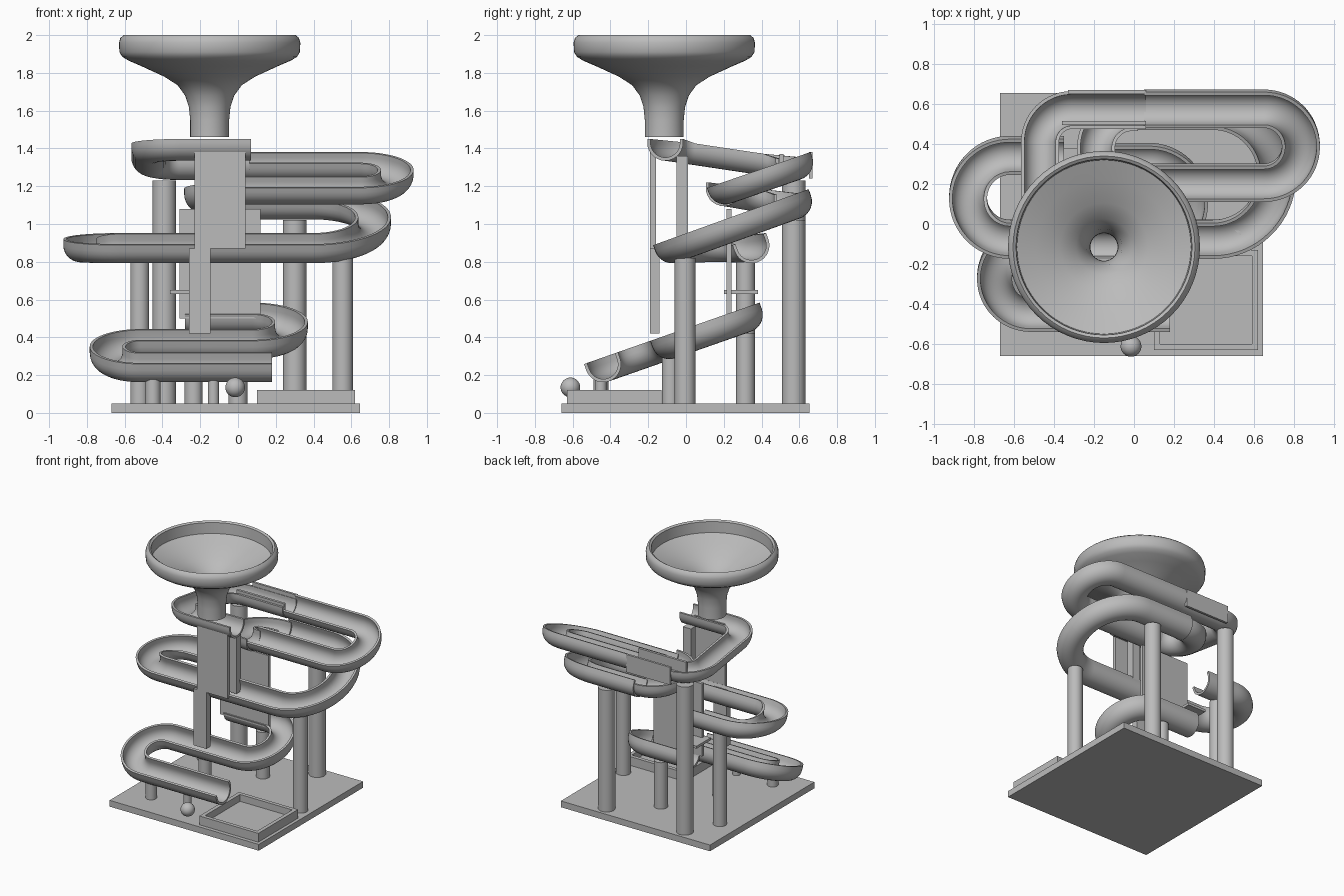
import bpy, bmesh, math
from mathutils import Vector

cube = bpy.data.objects.get("Cube")
if cube:
    bpy.data.objects.remove(cube, do_unlink=True)

grey = bpy.data.materials.new("plain_grey")
grey.use_nodes = True
grey.diffuse_color = (0.5, 0.5, 0.5, 1)
grey.node_tree.nodes["Principled BSDF"].inputs["Base Color"].default_value = (0.5, 0.5, 0.5, 1)


def finish(name, bm, smooth=False):
    bmesh.ops.recalc_face_normals(bm, faces=bm.faces)
    mesh = bpy.data.meshes.new(name)
    bm.to_mesh(mesh)
    bm.free()
    mesh.materials.append(grey)
    obj = bpy.data.objects.new(name, mesh)
    bpy.context.collection.objects.link(obj)
    if smooth:
        bpy.ops.object.select_all(action='DESELECT')
        obj.select_set(True)
        bpy.context.view_layer.objects.active = obj
        bpy.ops.object.shade_smooth_by_angle(angle=math.radians(35))
    return obj


def box(name, lo, hi):
    bm = bmesh.new()
    bmesh.ops.create_cube(bm, size=1)
    for v in bm.verts:
        v.co = Vector([(a + b) / 2 + c * (b - a) for a, b, c in zip(lo, hi, v.co)])
    return finish(name, bm)


def post(name, x, y, top, r=0.055):
    bm = bmesh.new()
    bmesh.ops.create_cone(bm, cap_ends=True, segments=32, radius1=r, radius2=r, depth=top - 0.04)
    bmesh.ops.translate(bm, verts=bm.verts, vec=(x, y, (top + 0.04) / 2))
    return finish(name, bm, True)


def rounded_path(corners, radius):
    """Plan points of a polyline whose corners become arcs."""
    pts = [Vector(c) for c in corners]
    out = [pts[0]]
    for a, b, c in zip(pts, pts[1:], pts[2:]):
        d1, d2 = (a - b).normalized(), (c - b).normalized()
        centre = b + (d1 + d2) * radius
        for i in range(17):
            t = math.pi / 2 * i / 16
            p = centre - d2 * radius * math.cos(t) - d1 * radius * math.sin(t)
            if (p - out[-1]).length > 1e-4:
                out.append(p)
    if (pts[-1] - out[-1]).length > 1e-4:
        out.append(pts[-1])
    return out


def gutter_section(wall, r_out=0.095, r_in=0.078, n=14):
    arc = [math.pi * i / n for i in range(n + 1)]
    outer = [(-r_out * math.cos(a), -wall - r_out * math.sin(a)) for a in arc]
    inner = [(r_in * math.cos(a), -wall - r_in * math.sin(a)) for a in arc]
    return [(-r_out, 0)] + outer + [(r_out, 0), (r_in, 0)] + inner + [(-r_in, 0)]


def track(name, plan, height, tilt=0.0, wall=0.035):
    """Sweep an open gutter along a plan path lying in a plane tilted about x."""
    bm = bmesh.new()
    up = Vector((0, -tilt, 1)).normalized()
    rings = []
    for i, p in enumerate(plan):
        t = plan[min(i + 1, len(plan) - 1)] - plan[max(i - 1, 0)]
        t.normalize()
        side = Vector((t.y, -t.x, -tilt * t.x)).normalized()
        base = Vector((p.x, p.y, height(p.x, p.y)))
        rings.append([bm.verts.new(base + side * u + up * v) for u, v in gutter_section(wall)])
    n = len(rings[0])
    for a, b in zip(rings, rings[1:]):
        for i in range(n):
            j = (i + 1) % n
            bm.faces.new((a[i], a[j], b[j], b[i]))
    bm.faces.new(rings[0])
    bm.faces.new(rings[-1])
    return finish(name, bm, True)


# Base and catch tray
box("base", (-0.67, -0.66, 0), (0.645, 0.655, 0.05))
x0, x1, y0, y1, w = 0.10, 0.62, -0.63, -0.13, 0.03
box("tray_floor", (x0, y0, 0.045), (x1, y1, 0.065))
box("tray_front", (x0, y0, 0.05), (x1, y0 + w, 0.12))
box("tray_back", (x0, y1 - w, 0.05), (x1, y1, 0.12))
box("tray_left", (x1 - w, y0 + w, 0.05), (x1, y1 - w, 0.12))
box("tray_right", (x0, y0 + w, 0.05), (x0 + w, y1 - w, 0.12))

# Marble
bm = bmesh.new()
bmesh.ops.create_uvsphere(bm, u_segments=32, v_segments=16, radius=0.052)
bmesh.ops.translate(bm, verts=bm.verts, vec=(-0.015, -0.612, 0.135))
finish("marble", bm, True)

# Funnel, turned from a closed profile
profile = [(0.103, 1.46), (0.103, 1.55), (0.11, 1.62), (0.13, 1.68), (0.17, 1.735), (0.24, 1.78),
           (0.36, 1.835), (0.43, 1.865), (0.462, 1.885), (0.478, 1.91), (0.48, 1.96), (0.473, 1.985),
           (0.455, 2.0), (0.44, 1.99), (0.435, 1.905), (0.34, 1.865), (0.22, 1.81), (0.14, 1.755),
           (0.09, 1.68), (0.07, 1.58), (0.068, 1.46)]
bm = bmesh.new()
ring = [bm.verts.new((-0.15 + r, -0.115, z)) for r, z in profile]
edges = [bm.edges.new((a, b)) for a, b in zip(ring, ring[1:] + ring[:1])]
bmesh.ops.spin(bm, geom=ring + edges, cent=(-0.15, -0.115, 0), axis=(0, 0, 1),
               angle=2 * math.pi, steps=64, use_duplicate=False)
bmesh.ops.remove_doubles(bm, verts=bm.verts, dist=1e-4)
finish("funnel", bm, True)

# Gutters, from top to bottom
track("entry_gutter", rounded_path([(0.07, -0.11), (-0.47, -0.11), (-0.47, 0.57), (0.06, 0.57)], 0.16),
      lambda x, y: 1.45 - 0.15 * (y + 0.11), 0, 0.02)
track("upper_gutter", rounded_path([(0.05, 0.57), (0.835, 0.57), (0.835, 0.2), (-0.02, 0.2)], 0.185),
      lambda x, y: 1.35 + 0.345 * (y - 0.57), 0.345, 0.025)
track("link_gutter", rounded_path([(0, 0.2), (-0.19, 0.2), (-0.19, 0.56), (0.02, 0.56)], 0.18),
      lambda x, y: 1.22 - 0.18 * (y - 0.2), 0, 0.03)
track("middle_gutter", rounded_path([(0.0, 0.56), (0.715, 0.56), (0.715, -0.085), (0, -0.085)], 0.32),
      lambda x, y: 0.92 + 0.36 * (y + 0.085), 0.36)
track("side_gutter", rounded_path([(0, -0.085), (-0.83, -0.085), (-0.83, 0.335), (-0.35, 0.335)], 0.21),
      lambda x, y: 0.92, 0.36)
plan = rounded_path([(-0.28, 0.3), (0.275, 0.3), (0.275, -0.1), (-0.2, -0.1)], 0.2)
plan += rounded_path([(-0.25, -0.1), (-0.69, -0.1), (-0.69, -0.45), (0.18, -0.45)], 0.175)
track("lower_gutter", plan, lambda x, y: 0.29 + 0.35 * (y + 0.45), 0.35)

# Raised side walls at the upper joint
box("outer_joint_wall", (-0.33, 0.652, 1.24), (0.06, 0.67, 1.38))
box("inner_joint_wall", (-0.36, 0.495, 1.28), (0.06, 0.515, 1.37))

# Upright plates
box("front_plate", (-0.23, -0.19, 0.87), (0.04, -0.16, 1.38))
box("lower_front_plate", (-0.26, -0.19, 0.42), (-0.145, -0.14, 0.87))
box("inner_strut", (-0.05, -0.05, 0.85), (0.02, 0.01, 1.36))
box("rear_plate", (-0.31, 0.215, 0.5), (0.12, 0.24, 1.08))
box("small_shelf", (-0.36, 0.2, 0.63), (-0.2, 0.38, 0.65))

# Round supports
post("tall_post", -0.39, 0.57, 1.23, 0.062)
post("back_post", 0.3, 0.57, 1.02, 0.062)
post("left_post", 0.555, -0.005, 0.82)
post("right_post", -0.52, 0.315, 0.8, 0.05)
post("inner_post", 0.0, 0.315, 0.42, 0.05)
post("centre_post", -0.235, -0.08, 0.29, 0.048)
post("short_post", -0.45, -0.45, 0.18, 0.04)
post("thin_post", -0.13, -0.45, 0.18, 0.03)
